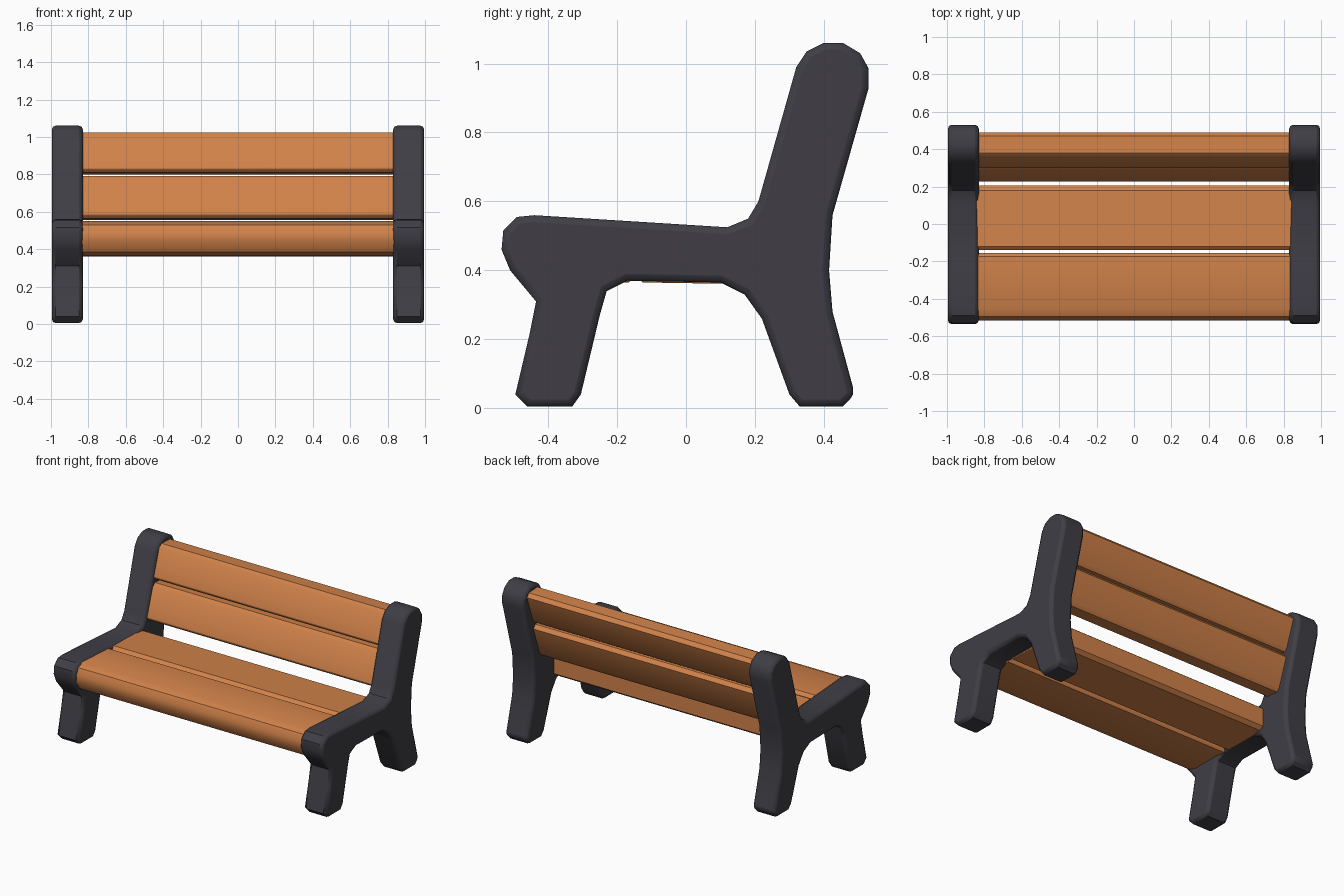
import bpy
import bmesh
import math

if "Cube" in bpy.data.objects:
    bpy.data.objects.remove(bpy.data.objects["Cube"])


def material(name, rgb):
    m = bpy.data.materials.new(name)
    m.diffuse_color = (*rgb, 1.0)
    m.use_nodes = True
    m.node_tree.nodes["Principled BSDF"].inputs["Base Color"].default_value = m.diffuse_color
    return m


iron = material("dark grey iron", (0.050, 0.048, 0.060))
wood = material("orange wood", (0.64, 0.225, 0.068))


def extrude_profile(name, profile, x0, x1, mat, bevel):
    """Extrude a (y, z) outline along x and round its rim."""
    bm = bmesh.new()
    face = bm.faces.new([bm.verts.new((x0, y, z)) for y, z in profile])
    ext = bmesh.ops.extrude_face_region(bm, geom=[face])
    moved = [g for g in ext["geom"] if isinstance(g, bmesh.types.BMVert)]
    bmesh.ops.translate(bm, verts=moved, vec=(x1 - x0, 0, 0))
    bmesh.ops.recalc_face_normals(bm, faces=bm.faces)
    mesh = bpy.data.meshes.new(name)
    bm.to_mesh(mesh)
    bm.free()
    mesh.materials.append(mat)
    ob = bpy.data.objects.new(name, mesh)
    bpy.context.collection.objects.link(ob)
    mod = ob.modifiers.new("rounded rim", "BEVEL")
    mod.width = bevel
    mod.segments = 2
    mod.limit_method = "ANGLE"
    mod.angle_limit = math.radians(60)
    bpy.ops.object.select_all(action="DESELECT")
    ob.select_set(True)
    bpy.context.view_layer.objects.active = ob
    bpy.ops.object.shade_smooth_by_angle(angle=math.radians(35))
    return ob


# side frames: front leg, seat rail, rear leg and leaning back post in one casting
frame = [
    (-0.46, 0.005), (-0.33, 0.005), (-0.305, 0.04), (-0.25, 0.27),
    (-0.23, 0.34), (-0.17, 0.37), (0.10, 0.365), (0.17, 0.33),
    (0.22, 0.26), (0.30, 0.04), (0.33, 0.005), (0.455, 0.005),
    (0.49, 0.04), (0.425, 0.28), (0.415, 0.40), (0.425, 0.56),
    (0.53, 0.93), (0.53, 0.985), (0.505, 1.03), (0.455, 1.06),
    (0.40, 1.06), (0.35, 1.035), (0.32, 0.99), (0.21, 0.60),
    (0.18, 0.55), (0.12, 0.525), (-0.20, 0.545), (-0.44, 0.56),
    (-0.49, 0.555), (-0.53, 0.515), (-0.535, 0.46), (-0.51, 0.40),
    (-0.435, 0.31), (-0.455, 0.21), (-0.495, 0.04),
]
for side, label in ((-1, "left"), (1, "right")):
    extrude_profile(label + "_frame", frame, side * 0.83, side * 0.995, iron, 0.02)

# seat planks, the front one rounded over its front edge
front_plank = [
    (-0.165, 0.365), (-0.42, 0.365), (-0.48, 0.385), (-0.515, 0.44),
    (-0.515, 0.49), (-0.495, 0.53), (-0.45, 0.55), (-0.175, 0.535),
    (-0.155, 0.515), (-0.155, 0.38),
]
rear_plank = [
    (0.18, 0.36), (-0.125, 0.365), (-0.14, 0.38), (-0.14, 0.515),
    (-0.12, 0.533), (0.18, 0.52), (0.205, 0.50), (0.205, 0.38),
]
extrude_profile("front_seat_plank", front_plank, -0.845, 0.845, wood, 0.006)
extrude_profile("rear_seat_plank", rear_plank, -0.845, 0.845, wood, 0.006)


# backrest planks follow the lean of the post
def back_plank(name, z0, z1):
    def front(z):
        return 0.225 + (z - 0.56) * 0.29
    c, depth = 0.02, 0.13
    outline = [
        (front(z0) + c, z0), (front(z0), z0 + c),
        (front(z1) - 0.005, z1 - c), (front(z1) + c, z1),
        (front(z1) + depth - c, z1 - 0.005), (front(z1) + depth, z1 - c - 0.01),
        (front(z0) + depth, z0 + c - 0.01), (front(z0) + depth - c, z0 - 0.01),
    ]
    extrude_profile(name, outline, -0.845, 0.845, wood, 0.006)


back_plank("lower_back_plank", 0.565, 0.79)
back_plank("upper_back_plank", 0.81, 1.025)
